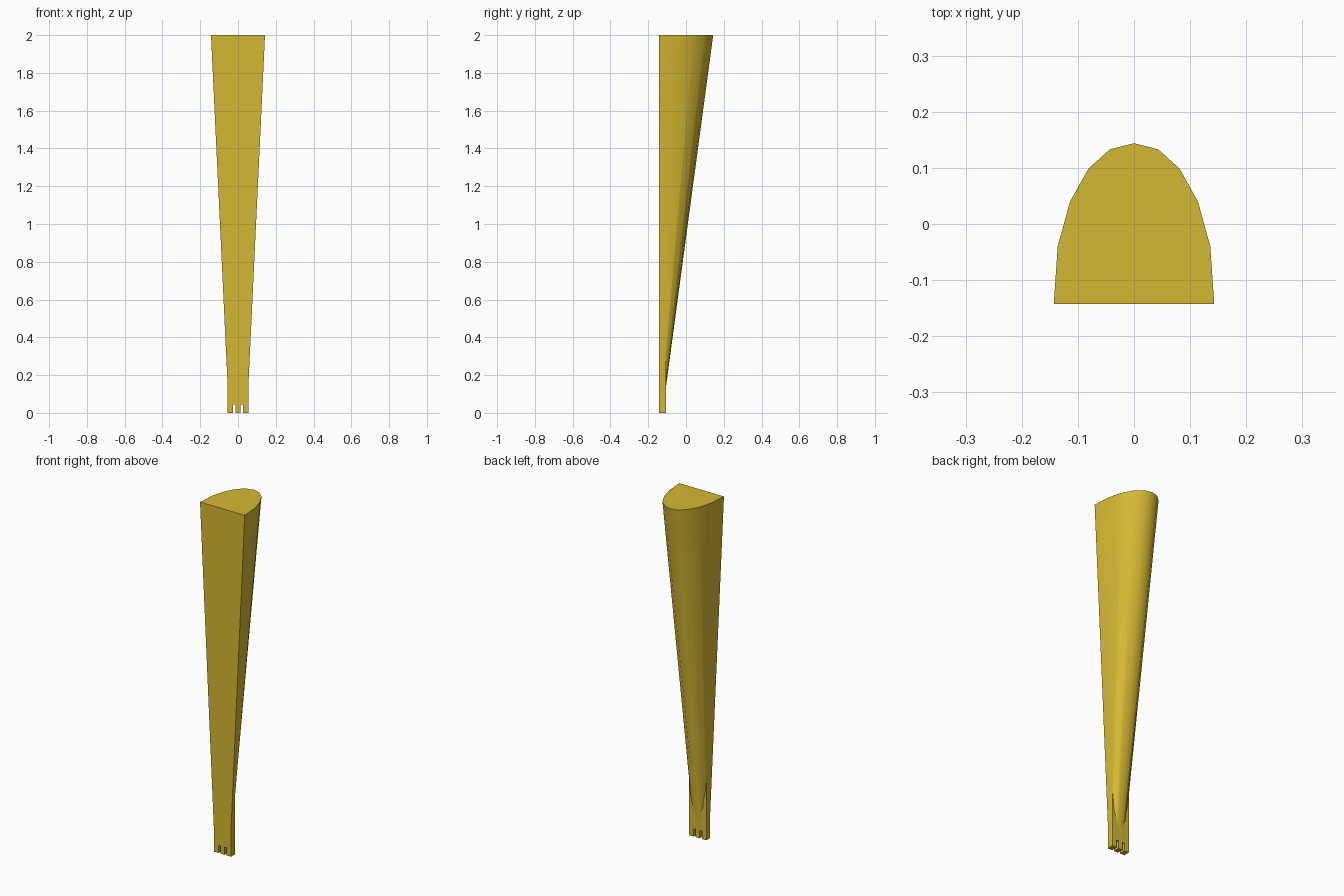
import bpy

if "Cube" in bpy.data.objects:
    bpy.data.objects.remove(bpy.data.objects["Cube"])

TOP_Z, START_Z = 2.0, 0.06
FRONT_Y = -0.143

gold = bpy.data.materials.new("mustard_gold")
gold.diffuse_color = (0.66, 0.48, 0.032, 1)
gold.use_nodes = True
gold.node_tree.nodes["Principled BSDF"].inputs["Base Color"].default_value = gold.diffuse_color


def prism(name, bottom, top):
    """Closed solid between two matching rings of points."""
    n = len(bottom)
    faces = [tuple(reversed(range(n))), tuple(range(n, 2 * n))]
    faces += [(i, (i + 1) % n, n + (i + 1) % n, n + i) for i in range(n)]
    mesh = bpy.data.meshes.new(name)
    mesh.from_pydata(bottom + top, [], faces)
    mesh.materials.append(gold)
    obj = bpy.data.objects.new(name, mesh)
    bpy.context.collection.objects.link(obj)
    return obj


# Tapered body: flat front, arched back, shrinking towards the foot
half = [(0.143, 0), (0.136, 0.103), (0.114, 0.183), (0.081, 0.242), (0.043, 0.276)]
arch = half + [(0, 0.287)] + [(-x, d) for x, d in reversed(half)]


def section(z):
    t = z / TOP_Z
    sx = (0.048 + 0.095 * t) / 0.143
    sy = (0.0185 + 0.2685 * t) / 0.287
    return [(x * sx, FRONT_Y + d * sy, z) for x, d in arch]


body = prism("tapered_body", section(START_Z), section(TOP_Z))

# Flat foot plate with two slots in its lower edge
right = [(0.013, 0.045), (0.013, 0), (0.025, 0), (0.025, 0.045)]
w, slot_in, slot_out, slot_h, plate_h = 0.055, 0.013, 0.026, 0.045, 0.33
side = [(slot_in, 0), (slot_in, slot_h), (slot_out, slot_h), (slot_out, 0), (w, 0), (w, plate_h)]
outline = side + [(-x, z) for x, z in reversed(side)]
plate = prism("foot_plate",
              [(x, FRONT_Y, z) for x, z in outline],
              [(x, -0.107, z) for x, z in outline])
for obj in (body, plate):
    bpy.ops.object.select_all(action='DESELECT')
    obj.select_set(True)
    bpy.context.view_layer.objects.active = obj
    bpy.ops.object.mode_set(mode='EDIT')
    bpy.ops.mesh.select_all(action='SELECT')
    bpy.ops.mesh.normals_make_consistent(inside=False)
    bpy.ops.object.mode_set(mode='OBJECT')

# Merge the plate into the body
bpy.context.view_layer.objects.active = body
union = body.modifiers.new("join_plate", 'BOOLEAN')
union.operation, union.solver, union.object = 'UNION', 'EXACT', plate
bpy.ops.object.modifier_apply(modifier=union.name)
bpy.data.objects.remove(plate)

bpy.ops.object.select_all(action='DESELECT')
body.select_set(True)
bpy.ops.object.shade_smooth_by_angle(angle=0.52)
